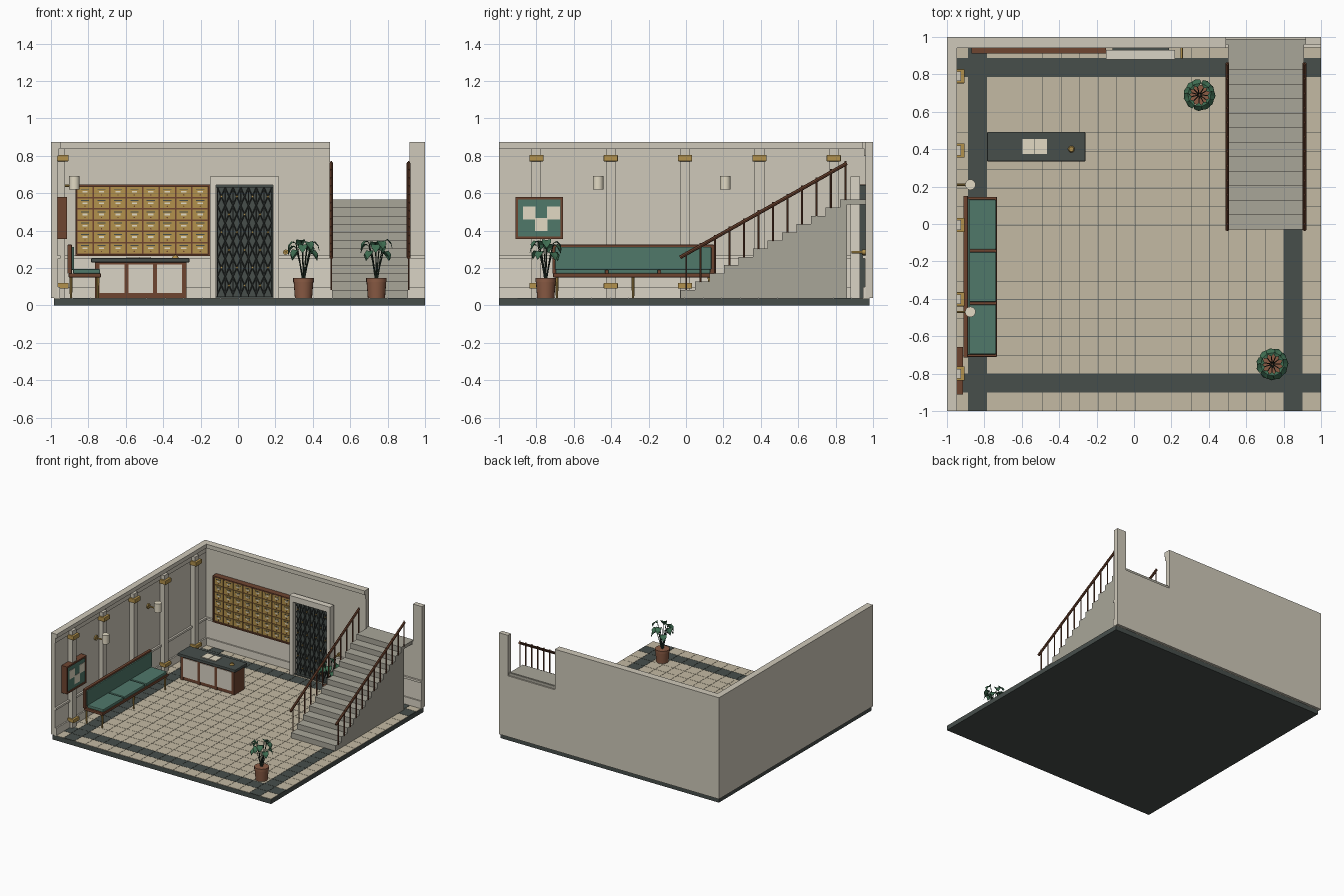
import bpy, bmesh, math, random
from mathutils import Vector, Matrix

if "Cube" in bpy.data.objects:
    bpy.data.objects.remove(bpy.data.objects["Cube"])

random.seed(4)


def mat(name, hexcol):
    m = bpy.data.materials.new(name)
    c = [int(hexcol[i:i + 2], 16) / 255 for i in (0, 2, 4)]
    m.diffuse_color = [((v + 0.055) / 1.055) ** 2.4 for v in c] + [1]
    m.use_nodes = True
    m.node_tree.nodes["Principled BSDF"].inputs["Base Color"].default_value = m.diffuse_color
    return m


WALL, WAINS = mat("plaster", "CFC9BA"), mat("pale_plaster", "DAD4C5")
TILE, DARK = mat("tile", "C4BAA3"), mat("slate", "474E4B")
STONE, WOOD = mat("stone", "A9A699"), mat("wood", "6F4530")
GOLD, GREEN = mat("brass", "B2914C"), mat("green_leather", "50786A")
CREAM, LEAF = mat("cream", "E2DAC4"), mat("leaf", "3F6E52")
STEM, CLAY = mat("stem", "2F4034"), mat("clay", "8A5B44")


def add_box(bm, x0, x1, y0, y1, z0, z1):
    m = Matrix.Translation(((x0 + x1) / 2, (y0 + y1) / 2, (z0 + z1) / 2)) @ \
        Matrix.Diagonal((x1 - x0, y1 - y0, z1 - z0, 1))
    bmesh.ops.create_cube(bm, size=1, matrix=m)


def add_rod(bm, p, q, r0, r1=None, n=8):
    p, q = Vector(p), Vector(q)
    d = q - p
    m = Matrix.Translation((p + q) / 2) @ d.to_track_quat('Z', 'Y').to_matrix().to_4x4()
    bmesh.ops.create_cone(bm, cap_ends=True, segments=n, radius1=r0,
                          radius2=r0 if r1 is None else r1, depth=d.length, matrix=m)


def finish(name, bm, m, smooth=False, bevel=0):
    me = bpy.data.meshes.new(name)
    bm.to_mesh(me)
    bm.free()
    ob = bpy.data.objects.new(name, me)
    bpy.context.collection.objects.link(ob)
    me.materials.append(m)
    if bevel:
        b = ob.modifiers.new("bevel", 'BEVEL')
        b.width, b.segments = bevel, 2
    if smooth:
        bpy.context.view_layer.objects.active = ob
        ob.select_set(True)
        bpy.ops.object.shade_smooth_by_angle(angle=math.radians(40))
        ob.select_set(False)
    return ob


def boxes(name, m, *items, bevel=0):
    bm = bmesh.new()
    for b in items:
        add_box(bm, *b)
    return finish(name, bm, m, bevel=bevel)


def rods(name, m, items, n=8):
    bm = bmesh.new()
    for r in items:
        add_rod(bm, *r, n=n)
    return finish(name, bm, m, smooth=n > 6)


# Floor slab with a grid of tiles and dark border bands
F = 0.04
boxes("floor_slab", DARK, (-0.985, 1, -1, 0.98, 0, F - 0.003))
s = 1.985 / 20
pale, band = [], []
for i in range(20):
    for j in range(20):
        x, y = -0.985 + i * s, -1 + j * s
        t = (x + 0.001, min(x + s - 0.001, 1), y + 0.001, min(y + s - 0.001, 0.98), F - 0.004, F)
        (band if i in (1, 18) or j in (1, 18) else pale).append(t)
boxes("floor_tiles", TILE, *pale)
boxes("border_tiles", DARK, *band)

# Walls, the back one notched for the stair landing
T, IX, IY = 0.873, -0.965, 0.96
boxes("left_wall", WALL, (-1, IX, -1, 1, F, T))
boxes("back_wall", WALL, (IX, 0.492, IY, 1, F, T), (0.492, 0.918, IY, 1, F, 0.54),
      (0.918, 1, IY, 1, F, T))
boxes("wainscot", WAINS, (IX, IX + 0.003, -1, IY, F, 0.25), (IX, 1, IY - 0.003, IY, F, 0.25))
for name, z0, z1, d in (("cornice_lower", 0.80, 0.84, 0.008), ("cornice_upper", 0.84, T, 0.018)):
    boxes(name, WALL, (IX, IX + d, -1, IY, z0, z1), (IX, 0.492, IY - d, IY, z0, z1))
for name, z0, z1, d in (("dado_rail", 0.25, 0.267, 0.015), ("skirting", F, 0.1, 0.014)):
    boxes(name, WAINS, (IX, IX + d, -1, IY, z0, z1), (IX, -0.15, IY - d, IY, z0, z1),
          (0.22, 1, IY - d, IY, z0, z1))

# Pilasters with brass capitals and bases
py = [-0.8 + 0.3975 * i for i in range(5)]
boxes("pilasters", WALL, *[(IX, -0.925, y - 0.026, y + 0.026, F, 0.84) for y in py])
boxes("pilaster_brass", GOLD, *[(IX, -0.906, y - 0.038, y + 0.038, z, z + h)
                               for y in py for z, h in ((0.09, 0.03), (0.77, 0.035))], bevel=0.004)

# Wall lamps
rods("lamp_arms", GOLD, [((IX, y, 0.64), (-0.875, y, 0.64), 0.006) for y in (-0.47, 0.21)])
rods("lamp_plates", GOLD, [((IX, y, 0.64), (IX + 0.01, y, 0.64), 0.02) for y in (-0.47, 0.21)], 16)
rods("lamp_shades", CREAM, [((-0.875, y, 0.62), (-0.875, y, 0.692), 0.028) for y in (-0.47, 0.21)], 20)

# Notice board
y0, y1, z0, z1 = -0.912, -0.657, 0.355, 0.58
boxes("notice_frame", WOOD, (IX, -0.915, y0, y1, z0, z0 + 0.013), (IX, -0.915, y0, y1, z1 - 0.013, z1),
      (IX, -0.915, y0, y0 + 0.013, z0, z1), (IX, -0.915, y1 - 0.013, y1, z0, z1))
boxes("notice_felt", GREEN, (IX, -0.922, y0 + 0.01, y1 - 0.01, z0 + 0.01, z1 - 0.01))
boxes("notice_papers", CREAM, *[(-0.922, -0.919, y, y + 0.067, z, z + 0.07)
                               for y, z in ((-0.872, 0.46), (-0.742, 0.46), (-0.807, 0.397))])

# Bench
boxes("bench_frame", WOOD, (-0.905, -0.733, -0.71, 0.145, 0.15, 0.172),
      (-0.912, -0.888, -0.715, 0.15, 0.17, 0.325), bevel=0.003)
boxes("bench_back_pad", GREEN, (-0.89, -0.876, -0.7, 0.135, 0.19, 0.313), bevel=0.005)
boxes("bench_cushions", GREEN, *[(-0.882, -0.737, -0.697 + i * 0.28, -0.43 + i * 0.28, 0.17, 0.195)
                                for i in range(3)], bevel=0.006)
rods("bench_legs", GOLD, [((x, y, F), (x, y, 0.152), 0.006, 0.009)
                          for x in (-0.893, -0.75) for y in (-0.69, -0.283, 0.125)])

# Mailbox rack
x0, x1, z0, z1 = -0.87, -0.15, 0.265, 0.647
boxes("mailbox_case", WOOD, (x0, x1, 0.925, IY, z0, z1), (x0, x1, 0.912, 0.93, z0, z0 + 0.01),
      (x0, x1, 0.912, 0.93, z1 - 0.01, z1), (x0, x0 + 0.008, 0.912, 0.93, z0, z1),
      (x1 - 0.008, x1, 0.912, 0.93, z0, z1))
cw, ch = (x1 - x0 - 0.016) / 8, (z1 - z0 - 0.02) / 6
cells = [(x0 + 0.008 + i * cw, z0 + 0.01 + j * ch) for i in range(8) for j in range(6)]
boxes("mailbox_doors", GOLD, *[(x + 0.004, x + cw - 0.004, 0.918, 0.926, z + 0.004, z + ch - 0.004)
                              for x, z in cells])
boxes("mailbox_slots", DARK, *[(x + 0.022, x + cw - 0.022, 0.9165, 0.919, z + 0.042, z + 0.047)
                              for x, z in cells])
boxes("mailbox_labels", CREAM, *[(x + 0.03, x + cw - 0.03, 0.9165, 0.919, z + 0.026, z + 0.035)
                                for x, z in cells])
rods("mailbox_locks", WOOD, [((x + cw / 2, 0.919, z + 0.014), (x + cw / 2, 0.914, z + 0.014), 0.004)
                             for x, z in cells], 6)

# Lift doorway with folding lattice gate
boxes("lift_surround", WAINS, (-0.15, -0.118, 0.88, 0.93, F, 0.643), (0.187, 0.22, 0.88, 0.93, F, 0.643),
      (-0.15, 0.22, 0.88, 0.93, 0.643, 0.69))
boxes("lift_shaft_panel", DARK, (-0.115, 0.187, 0.928, IY, F, 0.643))
gx = [-0.11 + i * 0.0415 for i in range(8)]
rods("gate_bars", DARK, [((x, 0.912, F), (x, 0.912, 0.635), 0.004) for x in gx], 6)
lattice, pins = [], []
for i in range(7):
    for k in range(6):
        za, zb = 0.06 + k * 0.095, 0.155 + k * 0.095
        lattice += [((gx[i], 0.906, za), (gx[i + 1], 0.906, zb), 0.003),
                    ((gx[i], 0.909, zb), (gx[i + 1], 0.909, za), 0.003)]
        if (i + k) % 2:
            pins.append(((gx[i] + 0.021, 0.909, za + 0.047), (gx[i] + 0.021, 0.9, za + 0.047), 0.006))
rods("gate_lattice", DARK, lattice, 4)
rods("gate_pins", GOLD, pins)
boxes("gate_rails", DARK, (-0.118, 0.187, 0.9, 0.92, 0.63, 0.643), (-0.118, 0.187, 0.9, 0.92, F, 0.048))
rods("lift_button", GOLD, [((0.255, IY, 0.285), (0.255, 0.94, 0.285), 0.014),
                           ((0.255, 0.94, 0.285), (0.255, 0.885, 0.285), 0.006)], 12)

# Reception desk with bell and open register
boxes("desk_body", WOOD, (-0.765, -0.275, 0.35, 0.475, F, 0.232))
boxes("desk_top", DARK, (-0.785, -0.26, 0.335, 0.492, 0.23, 0.253), bevel=0.004)
boxes("desk_panels", WAINS, *[(-0.74 + i * 0.154, -0.608 + i * 0.154, y, y + 0.006, 0.066, 0.22)
                             for i in range(3) for y in (0.346, 0.473)])
boxes("desk_stiles", WOOD, *[(x, x + 0.022, 0.342, 0.35, F, 0.232)
                            for x in (-0.763, -0.608, -0.454, -0.299)])
boxes("register_pages", CREAM, (-0.597, -0.533, 0.375, 0.455, 0.252, 0.259),
      (-0.528, -0.465, 0.375, 0.455, 0.252, 0.259))
rods("desk_bell", GOLD, [((-0.335, 0.4, 0.252), (-0.335, 0.4, 0.266), 0.018, 0.012),
                         ((-0.335, 0.4, 0.266), (-0.335, 0.4, 0.273), 0.004)], 16)

# Staircase: one stepped profile extruded sideways, plus landing
rise, run, ys = 0.527 / 12, 0.0775, -0.03
prof = [(ys, F)]
for i in range(12):
    prof += [(ys + i * run, F + (i + 1) * rise), (ys + (i + 1) * run, F + (i + 1) * rise)]
prof[-1] = (0.86, 0.567)
prof.append((0.86, F))
bm = bmesh.new()
face = bm.faces.new([bm.verts.new((0.503, y, z)) for y, z in prof])
ext = bmesh.ops.extrude_face_region(bm, geom=[face])
bmesh.ops.translate(bm, verts=[v for v in ext['geom'] if isinstance(v, bmesh.types.BMVert)], vec=(0.405, 0, 0))
bmesh.ops.recalc_face_normals(bm, faces=bm.faces)
finish("staircase", bm, STONE)
boxes("landing", STONE, (0.503, 0.908, 0.85, 0.985, 0.54, 0.567))
boxes("landing_sill", STONE, (0.492, 0.918, IY, 0.99, 0.535, 0.563))

# Handrails and balusters on both sides
for side, x in (("left", 0.499), ("right", 0.912)):
    rods(side + "_balusters", WOOD, [((x, ys + (i + 0.4) * run, F + (i + 1) * rise - 0.002),
                                      (x, ys + (i + 0.4) * run, 0.272 + (i + 0.4) * rise), 0.005)
                                     for i in range(12)], 6)
    rods(side + "_handrail", WOOD, [((x, -0.032, 0.257), (x, 0.86, 0.76), 0.01)])

# Potted plants: stems arch out in two tiers, each ending in a folded leaf
for label, px, pyy in (("back", 0.35, 0.69), ("front", 0.74, -0.75)):
    rods(label + "_pot", CLAY, [((px, pyy, F), (px, pyy, 0.13), 0.046, 0.053),
                                ((px, pyy, 0.125), (px, pyy, 0.146), 0.055)], 20)
    stems, bm = [], bmesh.new()
    for k in range(11):
        a = k * math.tau / 11 + random.uniform(-0.12, 0.12)
        out, wide = Vector((math.cos(a), math.sin(a), 0)), Vector((-math.sin(a), math.cos(a), 0))
        h = (0.34, 0.285, 0.315)[k % 3] + random.uniform(-0.008, 0.008)
        c = Vector((px, pyy, 0))
        base = c + out * 0.042 + Vector((0, 0, h))
        mid = c + out * 0.02 + Vector((0, 0, h * 0.72))
        stems += [(c + out * 0.006 + Vector((0, 0, 0.14)), mid, 0.003), (mid, base, 0.0028)]
        up = Vector((0, 0, 1))
        spine = [base, base + out * 0.018 + up * 0.004, base + out * 0.036 - up * 0.015,
                 base + out * 0.044 - up * 0.04]
        v = [bm.verts.new(p) for p in spine]
        for sgn in (1, -1):
            e = [bm.verts.new(spine[i] + wide * sgn * w + up * 0.005)
                 for i, w in ((1, 0.024), (2, 0.023))]
            bm.faces.new((v[0], v[1], e[0]))
            bm.faces.new((v[1], v[2], e[1], e[0]))
            bm.faces.new((v[2], v[3], e[1]))
    bmesh.ops.recalc_face_normals(bm, faces=bm.faces)
    lf = finish(label + "_leaves", bm, LEAF)
    lf.modifiers.new("thickness", 'SOLIDIFY').thickness = 0.002
    rods(label + "_stems", STEM, stems, 5)
